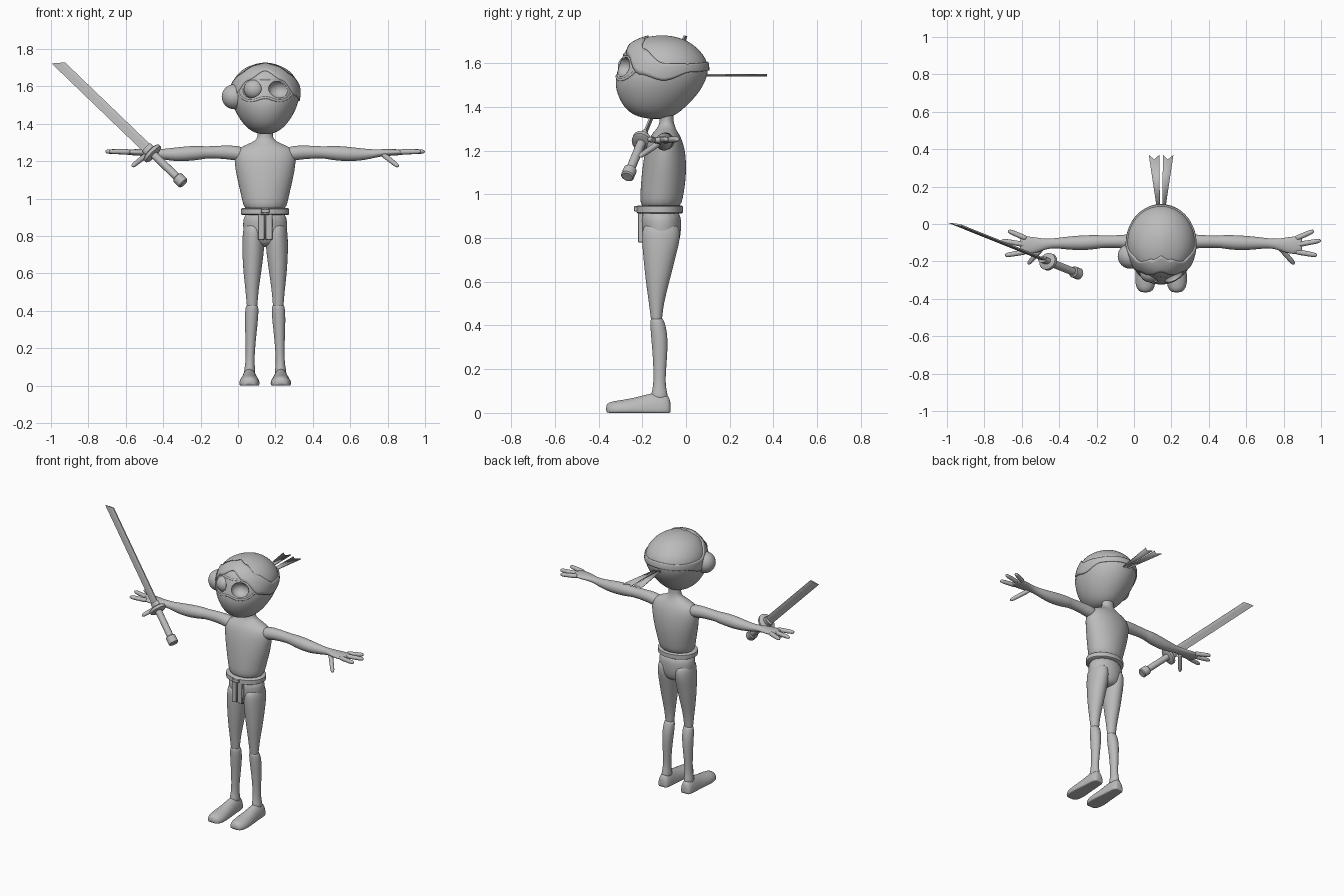
import bpy, bmesh, math
from mathutils import Vector
from mathutils.bvhtree import BVHTree

if "Cube" in bpy.data.objects:
    bpy.data.objects.remove(bpy.data.objects["Cube"])

CX = 0.145  # centre line of the figure

grey = bpy.data.materials.new("plain_grey")
grey.use_nodes = True
grey.diffuse_color = (0.5, 0.5, 0.5, 1)
grey.node_tree.nodes["Principled BSDF"].inputs["Base Color"].default_value = (0.5, 0.5, 0.5, 1)


def finish(name, bm, sub=0, shift=CX, angle=40):
    bmesh.ops.recalc_face_normals(bm, faces=bm.faces)
    mesh = bpy.data.meshes.new(name)
    bm.to_mesh(mesh)
    bm.free()
    mesh.materials.append(grey)
    ob = bpy.data.objects.new(name, mesh)
    bpy.context.collection.objects.link(ob)
    ob.location.x = shift
    if sub:
        ob.modifiers.new("smooth", 'SUBSURF').levels = sub
        ob.modifiers["smooth"].render_levels = sub
    bpy.ops.object.select_all(action='DESELECT')
    ob.select_set(True)
    bpy.context.view_layer.objects.active = ob
    if sub:
        bpy.ops.object.shade_smooth()
    else:
        bpy.ops.object.shade_smooth_by_angle(angle=math.radians(angle))
    return ob


def loft(name, rings, sides=16, sub=1, shift=CX, floor=None):
    """Skin elliptical rings given as (centre, u axis, v axis)."""
    bm = bmesh.new()
    loops = []
    for c, u, v in rings:
        loop = []
        for i in range(sides):
            a = math.tau * i / sides
            p = Vector(c) + Vector(u) * math.cos(a) + Vector(v) * math.sin(a)
            if floor is not None:
                p.z = max(p.z, floor)
            loop.append(bm.verts.new(p))
        loops.append(loop)
    for a, b in zip(loops, loops[1:]):
        for i in range(sides):
            j = (i + 1) % sides
            bm.faces.new((a[i], a[j], b[j], b[i]))
    bm.faces.new(loops[0])
    bm.faces.new(loops[-1])
    return finish(name, bm, sub, shift)


def upright(name, rows, **kw):
    """Rows of (height, front y, back y, half width, centre x)."""
    return loft(name, [((r[4] if len(r) > 4 else 0, (r[1] + r[2]) / 2, r[0]),
                        (r[3], 0, 0), (0, (r[2] - r[1]) / 2, 0)) for r in rows], **kw)


def rod(name, a, b, steps, **kw):
    """Round bar from a to b; steps are (fraction, radius)."""
    a, b = Vector(a), Vector(b)
    q = (b - a).to_track_quat('Z', 'Y')
    return loft(name, [(a.lerp(b, t), q @ Vector((r, 0, 0)), q @ Vector((0, r, 0)))
                       for t, r in steps], **kw)


def ball(name, centre, size):
    bm = bmesh.new()
    bmesh.ops.create_uvsphere(bm, u_segments=32, v_segments=16, radius=1)
    bmesh.ops.scale(bm, vec=size, verts=bm.verts)
    bmesh.ops.translate(bm, vec=centre, verts=bm.verts)
    return finish(name, bm)


def box(name, centre, size):
    bm = bmesh.new()
    bmesh.ops.create_cube(bm, size=1)
    bmesh.ops.scale(bm, vec=size, verts=bm.verts)
    bmesh.ops.translate(bm, vec=centre, verts=bm.verts)
    ob = finish(name, bm)
    ob.modifiers.new("edges", 'BEVEL').width = 0.003
    return ob


# Torso, pelvis and belt
upright("torso", [(0.92, -.212, -.025, .112), (1.0, -.212, -.008, .126), (1.1, -.205, .005, .152),
                  (1.2, -.19, 0, .17), (1.26, -.17, -.02, .165), (1.29, -.145, -.04, .1),
                  (1.31, -.127, -.05, .05), (1.34, -.12, -.058, .038), (1.39, -.125, -.055, .05)], sub=2)
upright("pelvis", [(0.94, -.212, -.025, .115), (0.86, -.208, -.018, .123),
                   (0.79, -.2, -.025, .115), (0.74, -.17, -.05, .06)], sub=2)
upright("belt", [(0.912, -.218, -.022, .121), (0.917, -.227, -.014, .129),
                 (0.945, -.227, -.014, .129), (0.95, -.218, -.022, .121)], sides=40, sub=0)
box("belt_knot", (0, -.229, .934), (.045, .018, .024))
for s in (1, -1):
    box("belt_end", (s * .021, -.208, .85), (.036, .024, .14))

# Arms, hands, legs and feet, built for each side
for s, side in ((1, "left"), (-1, "right")):
    arm = [(.1, -.095, 1.235, .05, .045), (.2, -.093, 1.25, .034, .037), (.32, -.095, 1.247, .033, .032),
           (.33, -.095, 1.246, .037, .036), (.4, -.1, 1.242, .041, .041), (.48, -.102, 1.236, .038, .038),
           (.57, -.102, 1.238, .026, .025), (.62, -.108, 1.246, .028, .019),
           (.68, -.115, 1.247, .046, .018), (.74, -.112, 1.249, .05, .015), (.755, -.112, 1.249, .04, .01)]
    loft(side + "_arm", [((s * x, y, z), (0, ry, 0), (0, 0, rz)) for x, y, z, ry, rz in arm], sub=2)
    shape = [(0, .012), (.1, .016), (.5, .014), (.9, .014), (1, .006)]
    for y0, x1, y1 in ((-.078, .818, -.036), (-.112, .855, -.088), (-.148, .835, -.168)):
        rod(side + "_finger", (s * .72, y0, 1.25), (s * x1, y1, 1.252), shape, sides=10)
    rod(side + "_thumb", (s * .63, -.12, 1.237), (s * .712, -.215, 1.172), shape, sides=10)

    upright(side + "_leg", [(.88, -.2, -.03, .055, s * .058), (.8, -.204, -.022, .061, s * .062),
                            (.72, -.198, -.045, .06, s * .064), (.6, -.185, -.075, .048, s * .069),
                            (.5, -.17, -.102, .034, s * .07), (.42, -.16, -.11, .029, s * .07),
                            (.39, -.155, -.115, .02, s * .07)], sub=2)
    upright(side + "_boot_shaft", [(.435, -.158, -.11, .026, s * .07), (.425, -.165, -.1, .036, s * .07),
                                   (.36, -.162, -.082, .037, s * .073), (.26, -.152, -.085, .029, s * .077),
                                   (.15, -.148, -.095, .023, s * .08), (.1, -.155, -.088, .027, s * .082),
                                   (.05, -.17, -.075, .036, s * .083)], sub=2)
    foot = [(-.07, .024, .04), (-.08, .036, .07), (-.11, .042, .085), (-.16, .044, .08),
            (-.22, .05, .062), (-.29, .058, .048), (-.34, .052, .042), (-.368, .028, .03)]
    loft(side + "_foot", [((s * .084, y, .012), (w, 0, 0), (0, 0, h)) for y, w, h in foot], floor=0)

# Head
head = upright("head", [(1.345, -.17, -.1, .03), (1.36, -.24, -.05, .075), (1.4, -.287, 0, .12),
                        (1.46, -.318, .058, .158), (1.52, -.328, .093, .182), (1.58, -.312, .108, .188),
                        (1.635, -.293, .088, .174), (1.69, -.258, .032, .128), (1.715, -.2, -.02, .072),
                        (1.728, -.14, -.08, .02)], sides=24, sub=2)
bpy.context.view_layer.update()
skin = BVHTree.FromObject(head, bpy.context.evaluated_depsgraph_get())

# Headband, a strip laid on the head between two height curves
mid = Vector((0, -.1, 1.55))
keys = [(0, 41, 68), (30, 24, 58), (55, 0, 36), (90, -9, 15), (130, 3, 14), (180, 5, 16)]


def tilt(angle, k):
    for p, q in zip(keys, keys[1:]):
        if angle <= q[0]:
            t = (angle - p[0]) / (q[0] - p[0])
            t = t * t * (3 - 2 * t)
            return math.radians(p[k] + (q[k] - p[k]) * t)


bm = bmesh.new()
cols = []
for i in range(72):
    turn = i * 5
    around = min(turn, 360 - turn)
    col = []
    for j in range(7):
        e = tilt(around, 1) + (tilt(around, 2) - tilt(around, 1)) * j / 6
        a = math.radians(turn)
        d = Vector((math.sin(a) * math.cos(e), -math.cos(a) * math.cos(e), math.sin(e)))
        hit = skin.ray_cast(mid, d)[0]
        col.append(bm.verts.new(hit + d * .007))
    cols.append(col)
for i in range(72):
    a, b = cols[i], cols[(i + 1) % 72]
    for j in range(6):
        bm.faces.new((a[j], b[j], b[j + 1], a[j + 1]))
band = finish("headband", bm)
band.modifiers.new("cloth", 'SOLIDIFY').thickness = .014

# Headband tails with notched ends
for s in (1, -1):
    bm = bmesh.new()
    bm.faces.new([bm.verts.new((s * x, y, 1.545)) for x, y in
                  ((.006, .09), (.024, .09), (.066, .37), (.036, .345), (.01, .37))])
    tail = finish("headband_tail", bm)
    tail.modifiers.new("cloth", 'SOLIDIFY').thickness = .006

# Rim of the mask opening, traced over the face
half = [(0, 1.55), (.055, 1.52), (.115, 1.525), (.155, 1.575), (.13, 1.625), (.07, 1.643), (0, 1.635)]
outline = half + [(-x, z) for x, z in half[-2:0:-1]]
curve = bpy.data.curves.new("mask_rim", 'CURVE')
curve.dimensions = '3D'
curve.bevel_depth = .007
spline = curve.splines.new('NURBS')
spline.points.add(len(outline) - 1)
spline.use_cyclic_u = True
for point, (x, z) in zip(spline.points, outline):
    hit = skin.ray_cast(Vector((x, -1, z)), Vector((0, 1, 0)))[0]
    point.co = (hit.x, hit.y - .001, hit.z, 1)
curve.materials.append(grey)
rim = bpy.data.objects.new("mask_rim", curve)
rim.location.x = CX
bpy.context.collection.objects.link(rim)

# Eye sockets, the seated eye and the ball at the temple
for s in (1, -1):
    cutter = ball("socket_cutter", (s * .073, -.29, 1.584), (.056, .05, .046))
    cutter.hide_render = True
    cutter.hide_set(True)
    cutter.display_type = 'WIRE'
    cut = head.modifiers.new("socket", 'BOOLEAN')
    cut.operation = 'DIFFERENCE'
    cut.solver = 'EXACT'
    cut.object = cutter
ball("right_eye", (-.058, -.262, 1.584), (.055, .05, .053))
ball("temple_ball", (-.165, -.172, 1.545), (.067, .067, .067))

# Sword held across the right hand
butt, tip = Vector((-.3, -.265, 1.09)), Vector((-.96, 0, 1.725))
along = (tip - butt).normalized()
wide = Vector((.7, 0, .72)).normalized()
wide = (wide - along * wide.dot(along)).normalized()
flat = along.cross(wide)
rod("sword_handle", butt, butt + along * .22, [(0, .021), (1, .021)], sub=0, shift=0)
rod("sword_pommel", butt - along * .015, butt + along * .04,
    [(0, .025), (.1, .031), (.9, .031), (1, .025)], sub=0, shift=0)
loft("sword_guard", [(butt + along * t, wide * r, flat * r * .8)
                     for t, r in ((.215, .05), (.22, .058), (.237, .058), (.242, .05))],
     sides=28, sub=0, shift=0)
loft("sword_collar", [(butt + along * t, wide * .032, flat * .018) for t in (.24, .275)],
     sub=0, shift=0)
bm = bmesh.new()
sections = []
for centre, slant in ((butt + along * .24, 0), (tip, .026)):
    sections.append([bm.verts.new(centre + wide * w * .027 - along * w * slant + flat * f * .005)
                     for w, f in ((-1, 0), (.3, 1), (1, .8), (1, -.8), (.3, -1))])
for i in range(5):
    j = (i + 1) % 5
    bm.faces.new((sections[0][i], sections[0][j], sections[1][j], sections[1][i]))
for section in sections:
    bm.faces.new(section)
finish("sword_blade", bm, shift=0, angle=10)
